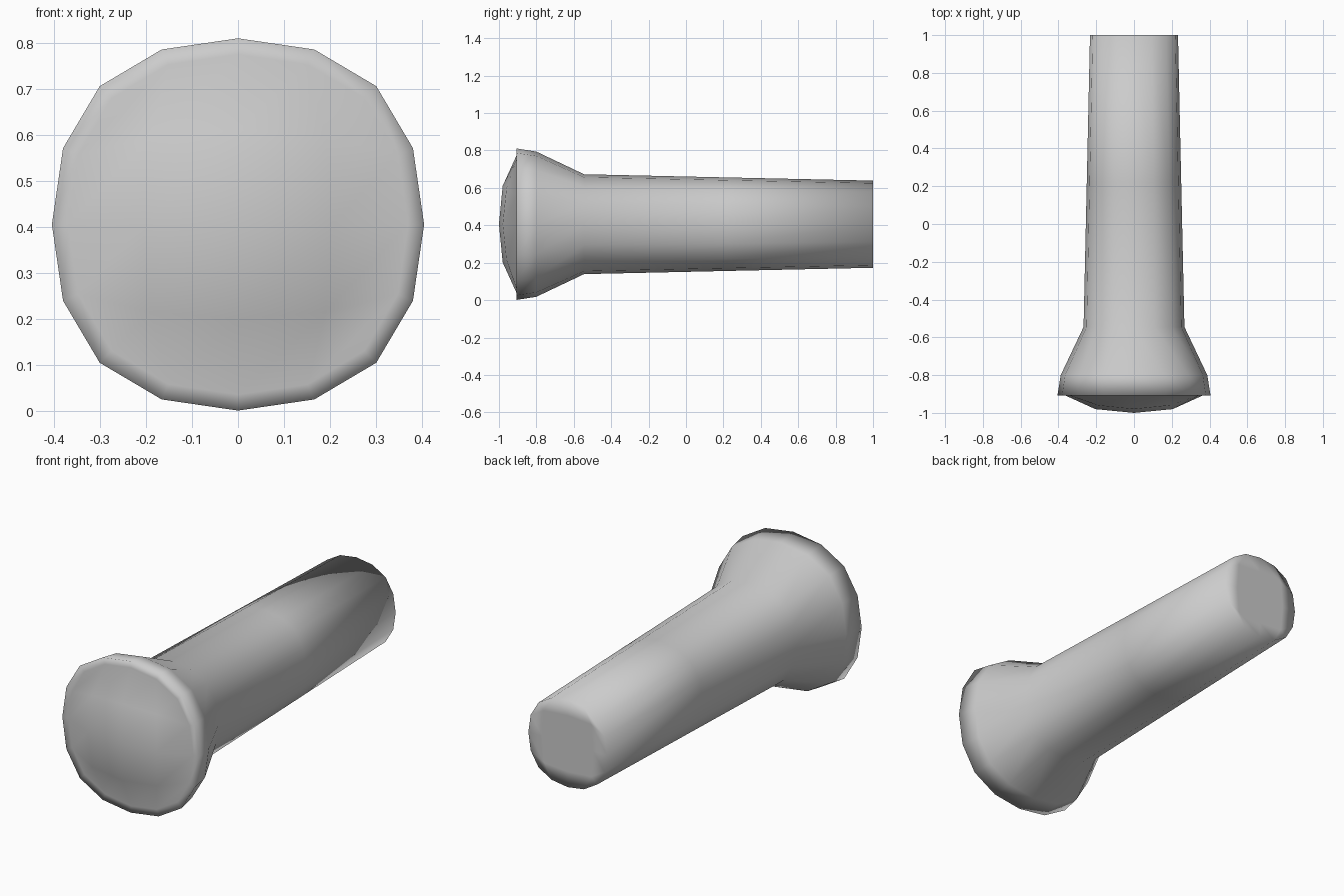
import bpy, bmesh

if "Cube" in bpy.data.objects:
    bpy.data.objects.remove(bpy.data.objects["Cube"])

CZ = 0.406
# One quadrant of the 16-sided rounded-square section (unit size)
Q = [(1, 0), (0.94, 0.41), (0.743, 0.743), (0.41, 0.94)]
SECTION = []
a, b = 1, 0
for k in range(4):
    for x, z in Q:
        SECTION.append((x * a - z * b, x * b + z * a))
    a, b = -b, a
# Grid positions of the section points on the rim of a 5 x 5 patch
RIM = [(2, 0), (2, 1), (2, 2), (1, 2), (0, 2), (-1, 2), (-2, 2), (-2, 1),
       (-2, 0), (-2, -1), (-2, -2), (-1, -2), (0, -2), (1, -2), (2, -2), (2, -1)]

bm = bmesh.new()


def ring(y, r):
    return [bm.verts.new((r * x, y, CZ + r * z)) for x, z in SECTION]


def cap(loop, step, y_mid, y_side, y_corner):
    # Fill a loop with a 4 x 4 quad grid
    grid = dict(zip(RIM, loop))
    ys = (y_mid, y_side, y_corner)
    for i in (-1, 0, 1):
        for j in (-1, 0, 1):
            n = abs(i) + abs(j)
            s = step * (0.93 if n == 2 else 1)
            grid[i, j] = bm.verts.new((i * s, ys[n], CZ + j * s))
    for i in range(-2, 2):
        for j in range(-2, 2):
            bm.faces.new((grid[i, j], grid[i + 1, j],
                          grid[i + 1, j + 1], grid[i, j + 1]))


# Flared head and tapering shaft, front to back
profile = [(-0.905, 0.37), (-0.907, 0.405), (-0.80, 0.388),
           (-0.545, 0.267), (0.22, 0.25), (1.0, 0.233)]
rings = [ring(y, r) for y, r in profile]
for p, q in zip(rings, rings[1:]):
    for i in range(16):
        j = (i + 1) % 16
        bm.faces.new((p[i], p[j], q[j], q[i]))

# Domed front face and flat back end
cap(rings[0], 0.205, -1.0, -0.98, -0.96)
cap(rings[-1], 0.15, 1.0, 1.0, 1.0)

bmesh.ops.recalc_face_normals(bm, faces=bm.faces)
for f in bm.faces:
    f.smooth = True
mesh = bpy.data.meshes.new("flared_peg")
bm.to_mesh(mesh)
bm.free()
bpy.context.collection.objects.link(bpy.data.objects.new("flared_peg", mesh))
